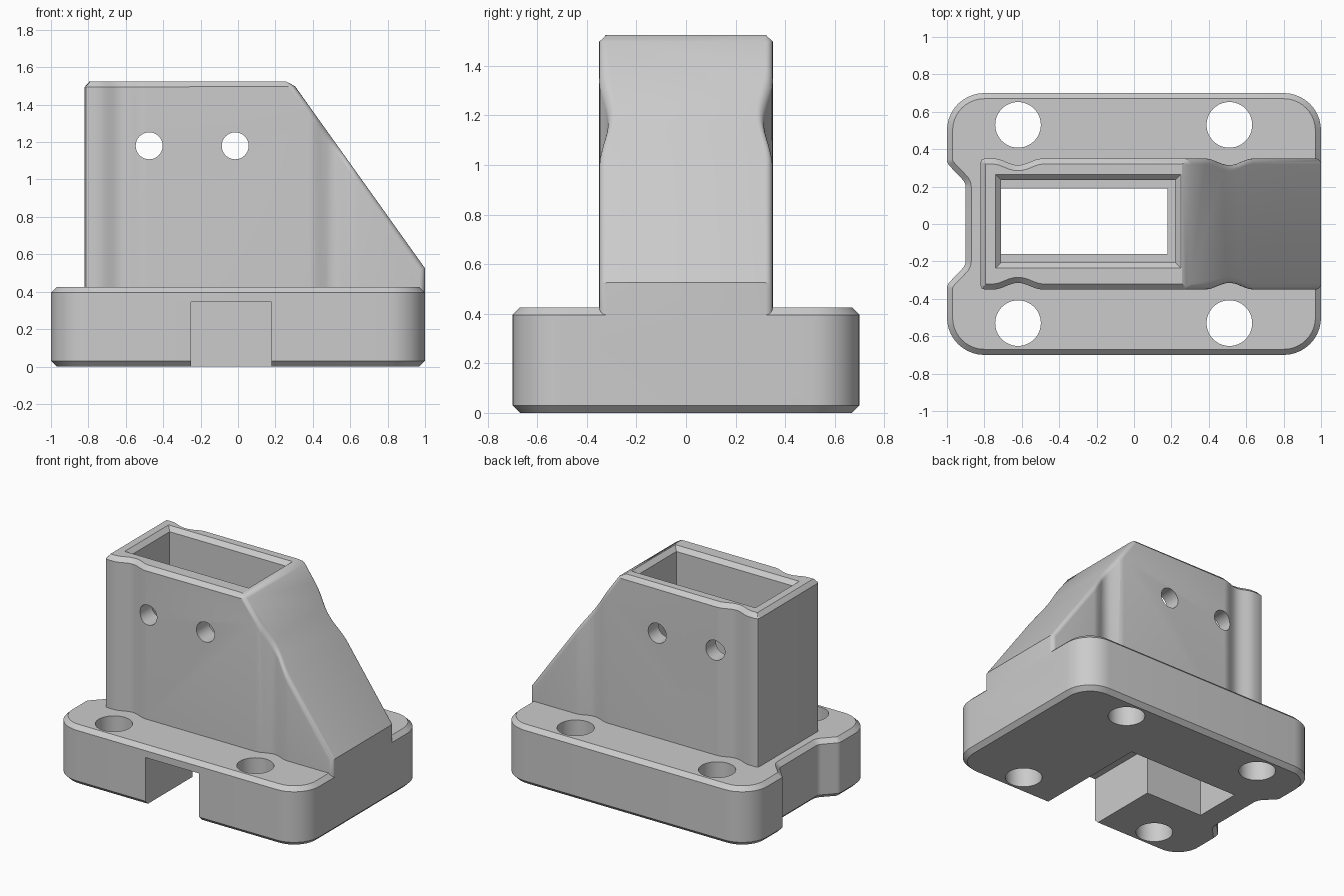
import bpy, bmesh, math
from mathutils import Vector, Matrix

if "Cube" in bpy.data.objects:
    bpy.data.objects.remove(bpy.data.objects["Cube"])

grey = bpy.data.materials.new("plain grey")
grey.use_nodes = True
colour = (0.6, 0.6, 0.6, 1)
grey.diffuse_color = colour
grey.node_tree.nodes["Principled BSDF"].inputs["Base Color"].default_value = colour


def finish(bm, name):
    bmesh.ops.recalc_face_normals(bm, faces=bm.faces[:])
    mesh = bpy.data.meshes.new(name)
    bm.to_mesh(mesh)
    bm.free()
    mesh.materials.append(grey)
    obj = bpy.data.objects.new(name, mesh)
    bpy.context.collection.objects.link(obj)
    return obj


def prism(outline, z0, z1):
    bm = bmesh.new()
    face = bm.faces.new([bm.verts.new((x, y, z0)) for x, y in outline])
    top = bmesh.ops.extrude_face_region(bm, geom=[face])["geom"]
    verts = [v for v in top if isinstance(v, bmesh.types.BMVert)]
    bmesh.ops.translate(bm, verts=verts, vec=(0, 0, z1 - z0))
    bmesh.ops.recalc_face_normals(bm, faces=bm.faces[:])
    return bm


def bevel(bm, edges, size, segments=1):
    bmesh.ops.bevel(bm, geom=edges, offset=size, segments=segments, profile=0.5,
                    affect='EDGES', clamp_overlap=False)
    bm.normal_update()


def rounded(corners, steps=10):
    """Fillet each (x, y, radius) corner of a polygon."""
    pts = []
    for i, (x, y, r) in enumerate(corners):
        p = Vector((x, y))
        a = (Vector(corners[i - 1][:2]) - p).normalized()
        b = (Vector(corners[(i + 1) % len(corners)][:2]) - p).normalized()
        half = a.angle(b) / 2
        centre = p + (a + b).normalized() * (r / math.sin(half))
        start = (p + a * (r / math.tan(half)) - centre).normalized()
        end = (p + b * (r / math.tan(half)) - centre).normalized()
        pts += [centre + start.slerp(end, k / steps) * r for k in range(steps + 1)]
    return pts


def stack(name, levels):
    """Loft rectangles (z, x0, x1, y0, y1) into one closed solid."""
    bm = bmesh.new()
    rings = [[bm.verts.new(c) for c in ((x0, y0, z), (x1, y0, z), (x1, y1, z), (x0, y1, z))]
             for z, x0, x1, y0, y1 in levels]
    for low, high in zip(rings, rings[1:]):
        for i in range(4):
            j = (i + 1) % 4
            bm.faces.new((low[i], low[j], high[j], high[i]))
    bm.faces.new(rings[0])
    bm.faces.new(rings[-1])
    return finish(bm, name)


def drill(name, radius, matrix):
    bm = bmesh.new()
    bmesh.ops.create_cone(bm, cap_ends=True, segments=48, radius1=radius,
                          radius2=radius, depth=2, matrix=matrix)
    return finish(bm, name)


def combine(target, other, operation):
    mod = target.modifiers.new("combine", 'BOOLEAN')
    mod.operation, mod.solver, mod.object = operation, 'EXACT', other
    bpy.context.view_layer.objects.active = target
    bpy.ops.object.modifier_apply(modifier=mod.name)
    bpy.data.objects.remove(other)


# Base plate with rounded corners, end notch and chamfered rims
half = [(-0.9, 0.22, 0.06), (-1, 0.325, 0.05), (-1, 0.7, 0.2), (1, 0.7, 0.2)]
bm = prism(rounded(half + [(x, -y, r) for x, y, r in reversed(half)]), 0, 0.425)
bevel(bm, [e for e in bm.edges if abs(e.verts[0].co.z - e.verts[1].co.z) < 0.001], 0.03)
bracket = finish(bm, "bracket")

# Upright socket body with shallow hollows beside the bolts
bolt_x, bolt_y = (-0.62, 0.51), 0.53
side = [(-0.82, 0.33), (-0.814, 0.344), (-0.8, 0.35)]
for cx in bolt_x:
    for k in range(-8, 9):
        dip = 0.0175 * (1 + math.cos(math.pi * k / 8))
        side.append((cx + 0.13 * k / 8, 0.35 - dip))
side.append((1, 0.35))
bm = prism(side + [(x, -y) for x, y in reversed(side)], 0.3, 1.525)

# Sloping end of the body
cut = bmesh.ops.bisect_plane(bm, geom=bm.verts[:] + bm.edges[:] + bm.faces[:],
                             plane_co=(1, 0, 0.525), plane_no=(1.4, 0, 1), clear_outer=True)
bmesh.ops.edgeloop_fill(bm, edges=[e for e in cut["geom_cut"]
                                   if isinstance(e, bmesh.types.BMEdge)])
bmesh.ops.recalc_face_normals(bm, faces=bm.faces[:])

# Chamfered top rim, then softly rounded edges down the sloping end
bevel(bm, [e for e in bm.edges if any(f.normal.z > 0.99 for f in e.link_faces)], 0.03)


def is_sloping_edge(edge):
    normals = [f.normal for f in edge.link_faces]
    return any(n.x > 0.75 for n in normals) and any(abs(n.y) > 0.8 for n in normals)


bevel(bm, [e for e in bm.edges if is_sloping_edge(e)], 0.03, 5)
combine(bracket, finish(bm, "socket_body"), 'UNION')

# Stepped socket opening with a flared lip
hole = (-0.71, 0.18, -0.16, 0.19)
socket = (-0.71, 0.22, -0.205, 0.235)
flare = (-0.77, 0.28, -0.265, 0.295)
combine(bracket, stack("socket_cutter", [(-0.1, *hole), (0.42, *hole), (0.42, *socket),
                                         (1.495, *socket), (1.555, *flare)]), 'DIFFERENCE')

# Front slot under the socket
slot = (-0.25, 0.18, -0.8, 0)
combine(bracket, stack("slot_cutter", [(-0.1, *slot), (0.345, *slot)]), 'DIFFERENCE')

# Bolt holes and cross pin holes
for x in bolt_x:
    for y in (-bolt_y, bolt_y):
        combine(bracket, drill("bolt_cutter", 0.122, Matrix.Translation((x, y, 0))), 'DIFFERENCE')
for x in (-0.475, -0.015):
    turn = Matrix.Translation((x, 0, 1.18)) @ Matrix.Rotation(math.pi / 2, 4, 'X')
    combine(bracket, drill("pin_cutter", 0.072, turn), 'DIFFERENCE')

# Smooth curved walls, crisp edges
bpy.ops.object.select_all(action='DESELECT')
bracket.select_set(True)
bpy.context.view_layer.objects.active = bracket
bpy.ops.object.shade_smooth_by_angle(angle=math.radians(25))
